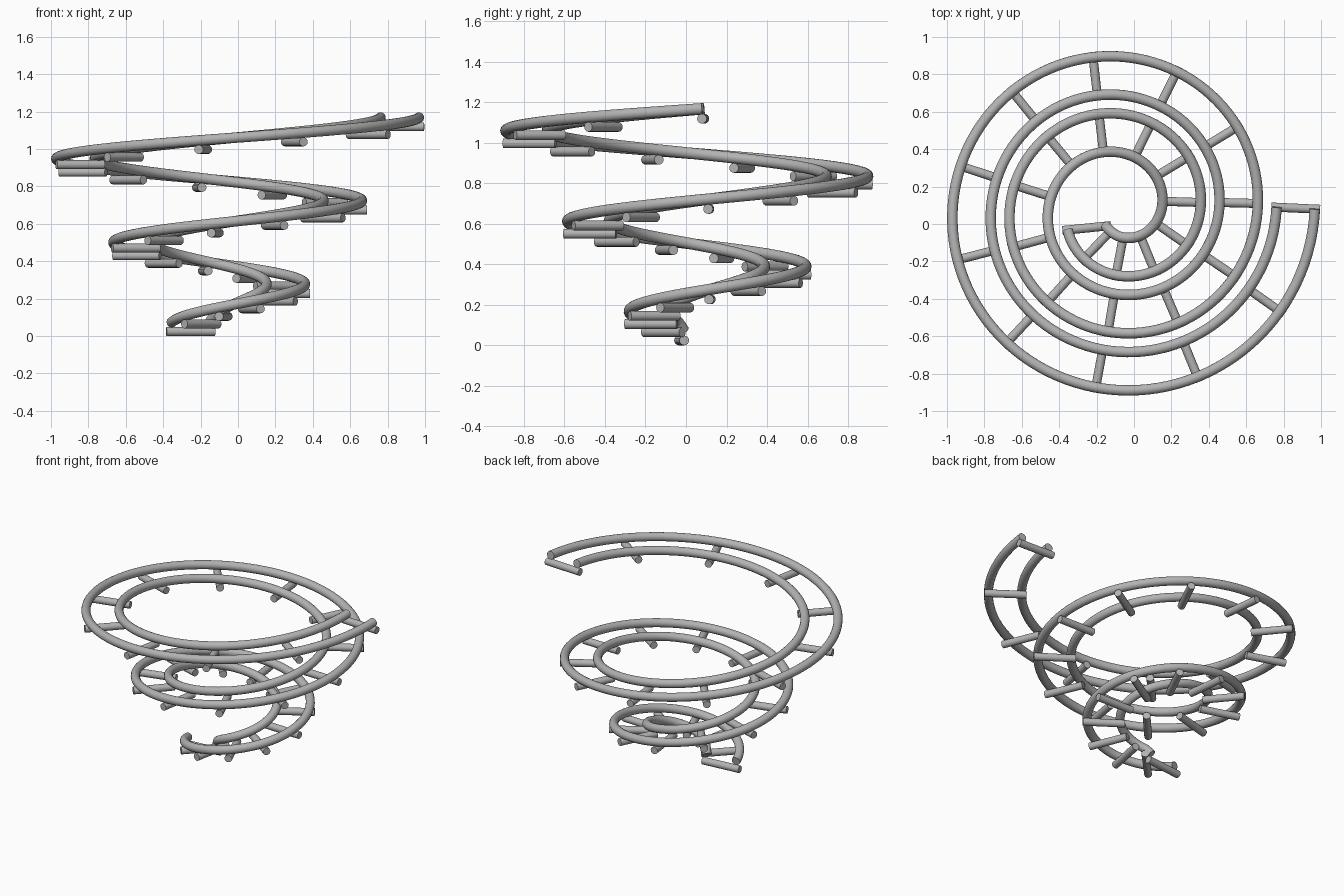
import bpy
import math
from mathutils import Vector

cube = bpy.data.objects.get("Cube")
if cube:
    bpy.data.objects.remove(cube, do_unlink=True)

# Spiral layout
CENTRE = Vector((-0.078, 0.08, 0))
START, END = math.radians(202), math.radians(1080)
TIES = 28
GAUGE = 0.205
GROWTH = 0.306 / math.tau
OVERHANG = 0.028

metal = bpy.data.materials.new("grey metal")
metal.use_nodes = True
colour = (0.45, 0.45, 0.45, 1)
metal.diffuse_color = colour
metal.node_tree.nodes["Principled BSDF"].inputs["Base Color"].default_value = colour


def track_point(t, inset):
    """Point at fraction t of the track, moved sideways towards the inside."""
    a = START + (END - START) * t
    r = 1.045 + GROWTH * (a - END)
    out = Vector((math.cos(a), math.sin(a), 0))
    lean = math.atan2(GROWTH, r) + math.radians(7) * max(0, 1 - t * 27)
    b = a + math.pi - lean
    inward = Vector((math.cos(b), math.sin(b), 0))
    p = CENTRE + out * r + inward * inset
    p.z = 0.024 + 1.095 * t
    return p


def tube(name, points, radius):
    """Capped round tube through the points, as a smooth mesh."""
    curve = bpy.data.curves.new(name, 'CURVE')
    curve.dimensions = '3D'
    curve.bevel_depth = radius
    curve.bevel_resolution = 6
    curve.use_fill_caps = True
    spline = curve.splines.new('POLY')
    spline.points.add(len(points) - 1)
    for sp, p in zip(spline.points, points):
        sp.co = (*p, 1)
    obj = bpy.data.objects.new(name, curve)
    bpy.context.collection.objects.link(obj)
    bpy.ops.object.select_all(action='DESELECT')
    obj.select_set(True)
    bpy.context.view_layer.objects.active = obj
    bpy.ops.object.convert(target='MESH')
    obj = bpy.context.object
    obj.name = name
    obj.data.materials.clear()
    obj.data.materials.append(metal)
    bpy.ops.object.shade_smooth_by_angle(angle=math.radians(40))
    return obj


# Two rails resting on the cross ties
STEPS = 270
for name, inset in (("outer_rail", 0), ("inner_rail", GAUGE)):
    lift = Vector((0, 0, 0.049))
    tube(name, [track_point(i / STEPS, inset) + lift for i in range(STEPS + 1)], 0.028)

# Cross ties, evenly spaced by angle
for i in range(TIES):
    t = i / (TIES - 1)
    tube(f"cross_tie_{i + 1}",
         [track_point(t, -OVERHANG), track_point(t, GAUGE + OVERHANG)], 0.024)
